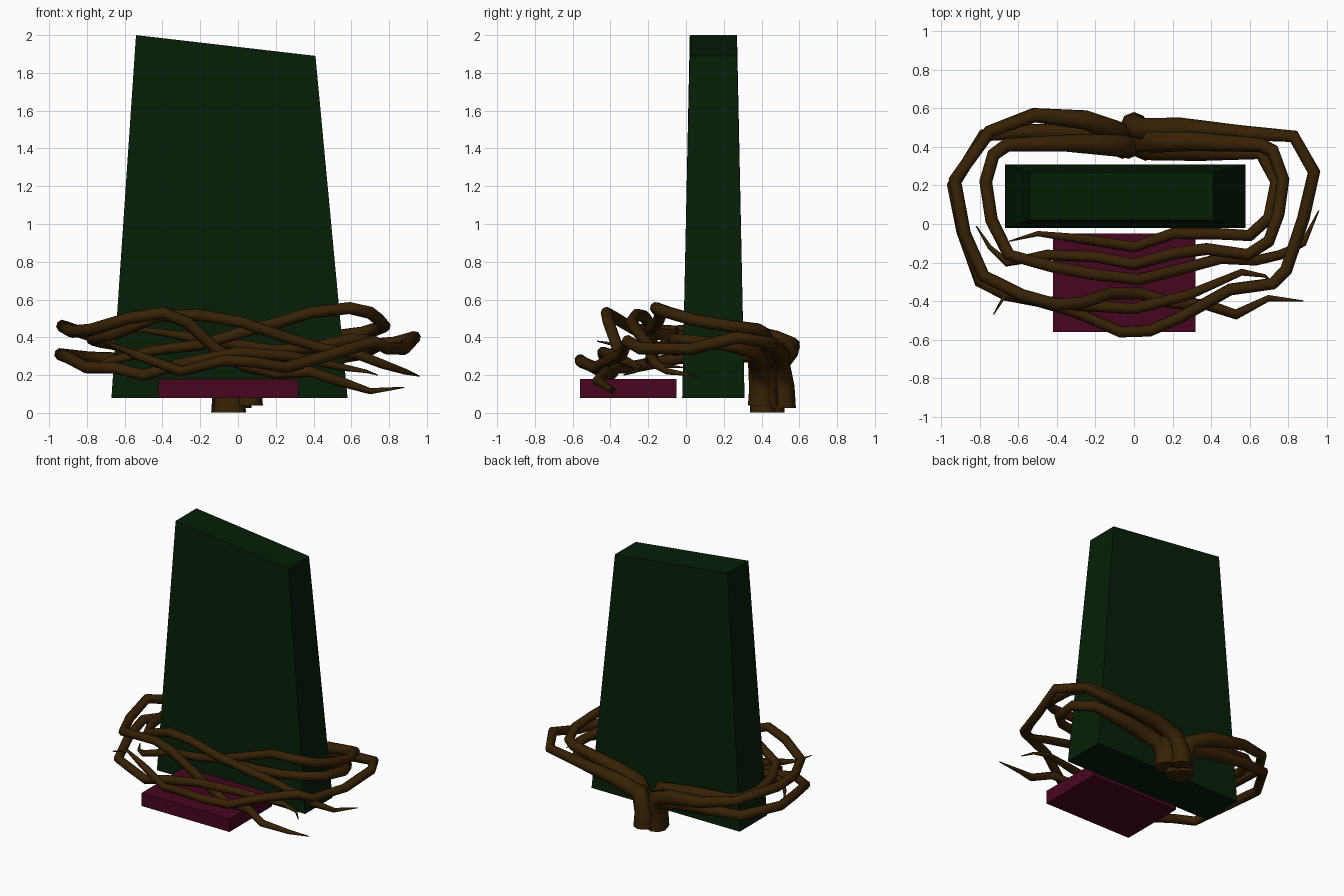
import bpy, bmesh
from mathutils import Vector


def material(name, rgb):
    m = bpy.data.materials.new(name)
    m.diffuse_color = (*rgb, 1)
    return m


GREEN = material("dark green stone", (0.0018, 0.0130, 0.0022))
PLUM = material("plum plinth", (0.064, 0.0015, 0.0155))
BROWN = material("root brown", (0.038, 0.0150, 0.0014))


def add(name, mesh, mat):
    mesh.materials.clear()
    mesh.materials.append(mat)
    ob = bpy.data.objects.new(name, mesh)
    bpy.context.collection.objects.link(ob)
    return ob


def block(name, mat, bottom, top):
    """Six-sided block; each ring is (x0, x1, y0, y1, z at x0, z at x1)."""
    bm = bmesh.new()
    rings = []
    for x0, x1, y0, y1, za, zb in (bottom, top):
        rings.append([bm.verts.new(p) for p in
                      ((x0, y0, za), (x1, y0, zb), (x1, y1, zb), (x0, y1, za))])
    lo, hi = rings
    bm.faces.new(lo[::-1])
    bm.faces.new(hi)
    for i in range(4):
        j = (i + 1) % 4
        bm.faces.new((lo[i], lo[j], hi[j], hi[i]))
    me = bpy.data.meshes.new(name)
    bm.to_mesh(me)
    bm.free()
    return add(name, me, mat)


def thickness(s, total):
    """Root radius by distance from the base: stout stump, even vine, thin tip."""
    keys = [(0, .072), (.18, .06), (.35, .06), (.6, .042), (1.0, .034), (total - .8, .031),
            (total - .3, .026), (total - .15, .014), (total, .003)]
    for (a, ra), (b, rb) in zip(keys, keys[1:]):
        if s <= b:
            return ra + (rb - ra) * (s - a) / (b - a)
    return .003


def root(name, pts):
    pts = [Vector(p) for p in pts]
    dist = [0]
    for a, b in zip(pts, pts[1:]):
        dist.append(dist[-1] + (b - a).length)
    cu = bpy.data.curves.new(name, 'CURVE')
    cu.dimensions = '3D'
    cu.bevel_depth = 1
    cu.bevel_resolution = 2
    cu.use_fill_caps = True
    sp = cu.splines.new('POLY')
    sp.points.add(len(pts) - 1)
    for q, p, s in zip(sp.points, pts, dist):
        q.co = (*p, 1)
        q.radius = thickness(s, dist[-1])
    tmp = bpy.data.objects.new(name + "_path", cu)
    bpy.context.collection.objects.link(tmp)
    bpy.context.view_layer.update()
    me = bpy.data.meshes.new_from_object(tmp.evaluated_get(bpy.context.evaluated_depsgraph_get()))
    bpy.data.objects.remove(tmp)
    ob = add(name, me, BROWN)
    me.shade_smooth()
    return ob


# leaning-top slab and the low plinth in front of it
block("slab", GREEN, (-.67, .58, -.02, .31, .08, .08), (-.54, .41, .02, .27, 2.0, 1.89))
block("plinth", PLUM, (-.42, .32, -.56, -.05, .08, .08), (-.42, .32, -.56, -.05, .18, .18))

# roots leaving to the left, wrapping round and crossing the front
root("left_root_upper", [
    (-.07, .45, .003), (-.07, .45, .12), (-.09, .48, .25), (-.25, .54, .32), (-.52, .565, .36),
    (-.75, .48, .4), (-.93, .23, .46), (-.88, -.05, .43), (-.78, -.27, .44), (-.58, -.37, .5),
    (-.4, -.42, .53), (-.27, -.41, .48), (-.12, -.36, .34), (.03, -.36, .25), (.2, -.41, .21),
    (.38, -.42, .22), (.53, -.47, .17), (.7, -.385, .115), (.88, -.4, .135)])
root("left_root_lower", [
    (-.06, .41, .003), (-.06, .41, .12), (-.1, .45, .22), (-.3, .47, .26), (-.58, .48, .28),
    (-.78, .46, .29), (-.94, .2, .31), (-.89, -.04, .29), (-.8, -.3, .24), (-.66, -.37, .24),
    (-.5, -.4, .2), (-.3, -.42, .26), (0, -.44, .32), (.28, -.37, .3), (.56, -.25, .24),
    (.68, -.27, .22), (.74, -.33, .2)])
root("left_root_inner", [
    (-.03, .41, .003), (-.03, .41, .15), (-.09, .41, .29), (-.35, .42, .34), (-.66, .41, .37),
    (-.73, .36, .38), (-.77, .22, .39), (-.74, .02, .4), (-.65, -.16, .42), (-.43, -.22, .51),
    (-.22, -.26, .52), (.02, -.29, .48), (.22, -.24, .41), (.45, -.18, .34), (.63, -.19, .31),
    (.76, -.16, .26), (.88, -.1, .22), (.96, .07, .195)])

# roots leaving to the right
root("right_root_outer", [
    (0, .51, .025), (0, .51, .14), (.05, .49, .26), (.24, .5, .31), (.55, .475, .34),
    (.83, .455, .37), (.935, .27, .4), (.88, .03, .34), (.79, -.24, .34), (.72, -.31, .38),
    (.5, -.34, .31), (.25, -.48, .24), (.08, -.555, .27), (-.07, -.56, .28), (-.3, -.46, .22),
    (-.52, -.4, .3), (-.67, -.37, .36), (-.73, -.47, .38)])
root("right_root_upper", [
    (.05, .42, .04), (.05, .42, .16), (.1, .43, .3), (.3, .43, .36), (.66, .41, .42),
    (.72, .38, .44), (.775, .23, .46), (.75, .05, .49), (.7, -.09, .53), (.59, -.16, .555),
    (.38, -.13, .53), (.22, -.15, .48), (0, -.21, .42), (-.2, -.17, .36), (-.45, -.16, .33),
    (-.66, -.2, .28), (-.75, -.12, .25), (-.82, -.01, .24)])
root("right_root_lower", [
    (.06, .4, .04), (.06, .4, .13), (.1, .39, .23), (.35, .38, .28), (.66, .37, .32),
    (.74, .22, .36), (.7, .03, .38), (.6, -.06, .39), (.42, -.05, .35), (.2, -.05, .33),
    (0, -.12, .36), (-.25, -.08, .4), (-.5, -.05, .44), (-.65, -.09, .42)])
